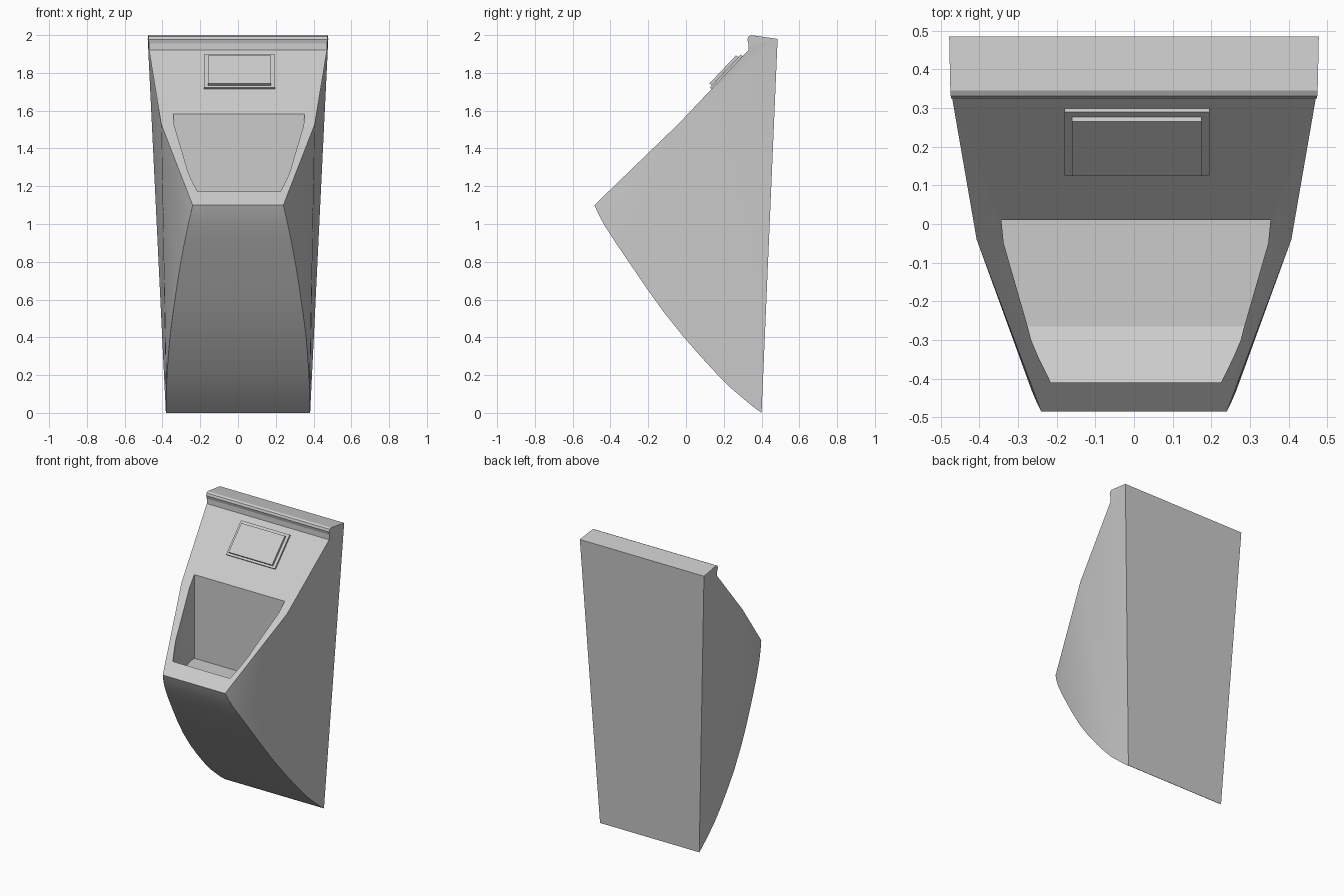
import bpy, bmesh, math

if "Cube" in bpy.data.objects:
    bpy.data.objects.remove(bpy.data.objects["Cube"])


def finish(name, bm):
    bmesh.ops.recalc_face_normals(bm, faces=bm.faces)
    mesh = bpy.data.meshes.new(name)
    bm.to_mesh(mesh)
    bm.free()
    obj = bpy.data.objects.new(name, mesh)
    bpy.context.collection.objects.link(obj)
    return obj


def shell(name, loop, bend):
    """Symmetric solid from a side loop of (y, z, half width)."""
    bm = bmesh.new()
    left = [bm.verts.new((-x, y, z)) for y, z, x in loop]
    right = [bm.verts.new((x, y, z)) for y, z, x in loop]
    n = len(loop)
    for i in range(n):
        j = (i + 1) % n
        bm.faces.new((left[i], left[j], right[j], right[i]))
    for s in (left, right):
        # upper side fans from the back top corner, lower side from the bend
        for i in range(1, bend):
            bm.faces.new((s[0], s[i], s[i + 1]))
        for i in range(bend + 1, n - 1):
            bm.faces.new((s[bend], s[i], s[i + 1]))
        bm.faces.new((s[bend], s[n - 1], s[0]))
    return finish(name, bm)


def plate(name, profile, x0, x1):
    """Extrude a (y, z) profile along x."""
    bm = bmesh.new()
    a = [bm.verts.new((x0, y, z)) for y, z in profile]
    b = [bm.verts.new((x1, y, z)) for y, z in profile]
    n = len(profile)
    bm.faces.new(a)
    bm.faces.new(b)
    for i in range(n):
        j = (i + 1) % n
        bm.faces.new((a[i], a[j], b[j], b[i]))
    return finish(name, bm)


# Urinal body: back top, lip, sloped face, rim, curved underside
top = [(0.485, 1.98, 0.478), (0.345, 2.0, 0.475), (0.331, 1.993, 0.474),
       (0.325, 1.977, 0.473), (0.331, 1.955, 0.472), (0.33, 1.92, 0.471),
       (-0.04, 1.53, 0.407)]
under = [(-0.485, 1.10, 0.24), (-0.465, 1.055, 0.25), (-0.43, 0.99, 0.265),
         (-0.365, 0.89, 0.286), (-0.29, 0.78, 0.306), (-0.205, 0.655, 0.326),
         (-0.115, 0.53, 0.344), (-0.015, 0.405, 0.36), (0.075, 0.302, 0.369),
         (0.155, 0.215, 0.375), (0.23, 0.138, 0.379), (0.31, 0.07, 0.381),
         (0.365, 0.025, 0.382), (0.40, 0.0, 0.382)]
body = shell("urinal_body", top + under, len(top) - 1)

# Basin cutter: vertical-walled hollow with a raised front floor
bm = bmesh.new()
rows = [(0.01, 1.0, 0.348), (-0.05, 1.0, 0.342), (-0.265, 1.0, 0.28),
        (-0.30, 1.02, 0.271), (-0.345, 1.045, 0.252), (-0.41, 1.08, 0.22)]
rings = [[bm.verts.new((0.005 + sx * x, y, zz))
          for sx, zz in ((-1, z), (1, z), (1, 1.9), (-1, 1.9))]
         for y, z, x in rows]
for r, s in zip(rings, rings[1:]):
    for i in range(4):
        j = (i + 1) % 4
        bm.faces.new((r[i], r[j], s[j], s[i]))
bm.faces.new(rings[0])
bm.faces.new(rings[-1])
cutter = finish("basin_cutter", bm)
cutter.hide_render = True
cutter.hide_set(True)
cut = body.modifiers.new("basin", 'BOOLEAN')
cut.operation = 'DIFFERENCE'
cut.solver = 'EXACT'
cut.object = cutter

# Bake the cut and drop the helper
bpy.context.view_layer.objects.active = body
body.select_set(True)
bpy.ops.object.modifier_apply(modifier=cut.name)
bpy.data.objects.remove(cutter)
bpy.ops.object.shade_smooth_by_angle(angle=math.radians(12))

# Stepped flush panel on the slope
plate("flush_panel", [(0.145, 1.705), (0.307, 1.88), (0.290, 1.897), (0.126, 1.722)],
      -0.18, 0.195)
plate("flush_button", [(0.136, 1.733), (0.277, 1.883), (0.265, 1.893), (0.124, 1.744)],
      -0.16, 0.175)
